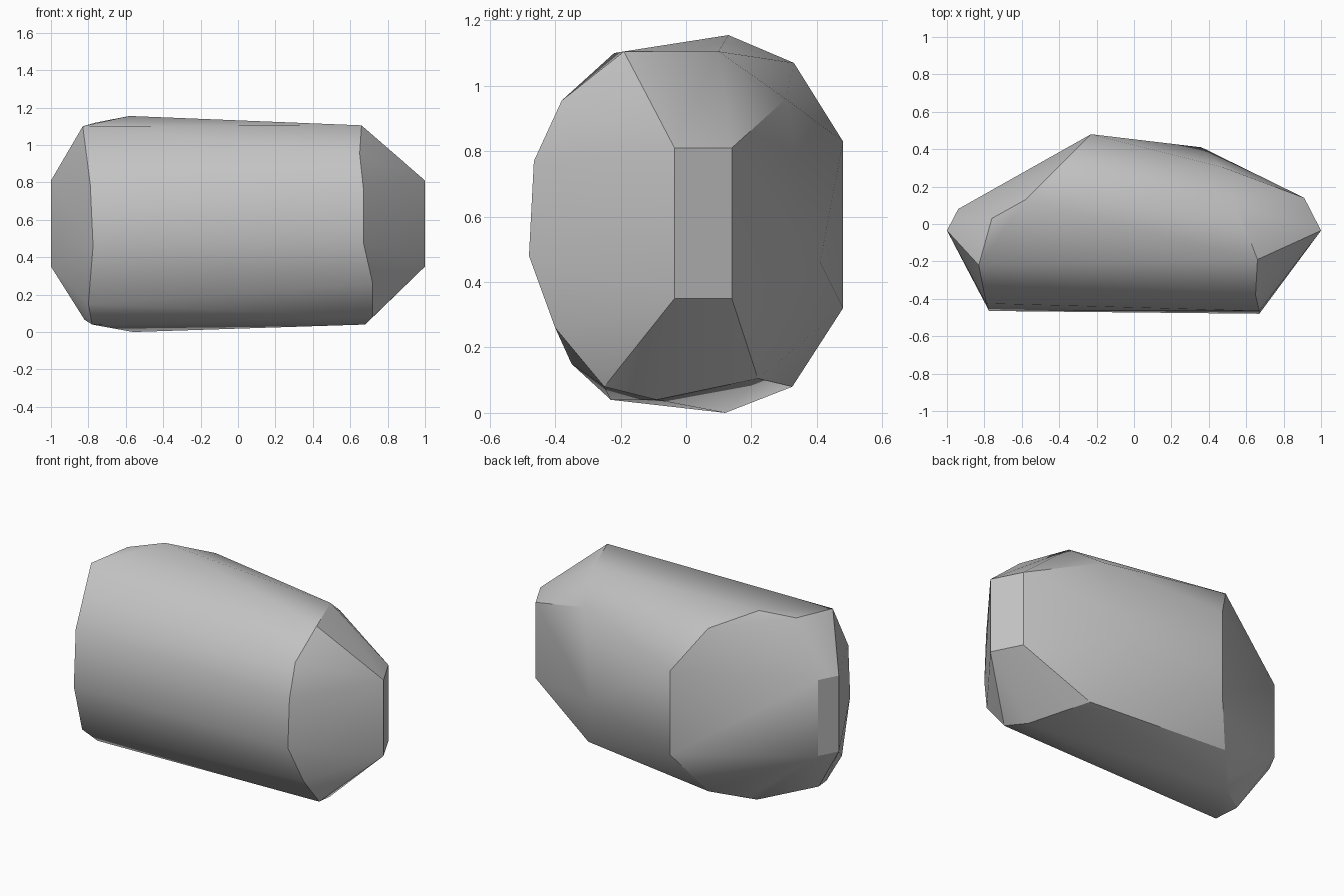
import bpy
import bmesh
import math
from mathutils import Vector

# Remove only the default cube
default_cube = bpy.data.objects.get("Cube")
if default_cube:
    bpy.data.objects.remove(default_cube, do_unlink=True)


def flat_material(name, colour):
    material = bpy.data.materials.new(name)
    material.use_nodes = True
    material.diffuse_color = colour
    shader = next(n for n in material.node_tree.nodes if n.type == "BSDF_PRINCIPLED")
    shader.inputs["Base Color"].default_value = colour
    return material


def upright_edge(x, y, low, high):
    """Two corners of a vertical edge."""
    return [(x, y, low), (x, y, high)]


def faceted_solid(name, profiles, material):
    """Stretch a closed convex skin around a set of corner profiles."""
    mesh = bpy.data.meshes.new(name)
    bm = bmesh.new()
    for profile in profiles:
        for corner in profile:
            bm.verts.new(Vector(corner))
    hull = bmesh.ops.convex_hull(bm, input=list(bm.verts))
    # Discard corners swallowed by the skin
    loose = [v for v in bm.verts if not v.link_faces]
    bmesh.ops.delete(bm, geom=loose, context="VERTS")
    bmesh.ops.recalc_face_normals(bm, faces=list(bm.faces))
    bm.to_mesh(mesh)
    bm.free()
    mesh.materials.append(material)
    solid = bpy.data.objects.new(name, mesh)
    bpy.context.collection.objects.link(solid)
    return solid


# Blunt wedge tips at both ends of the stone
tip_low, tip_high = 0.35, 0.81
tips = []
for x, y in ((1, -0.035), (-1, -0.035), (0.91, 0.14), (-0.94, 0.08)):
    tips += upright_edge(x, y, tip_low, tip_high)

# Rounded front rim, from crown to base, at the +x end
left_rim = [
    (0.66, -0.19, 1.105),
    (0.65, -0.38, 0.955),
    (0.67, -0.465, 0.77),
    (0.67, -0.48, 0.48),
    (0.72, -0.4, 0.26),
    (0.72, -0.25, 0.08),
    (0.68, -0.09, 0.04),
]

# Matching rim at the -x end
right_rim = [
    (-0.83, -0.22, 1.1),
    (-0.79, -0.425, 0.79),
    (-0.775, -0.465, 0.46),
    (-0.8, -0.35, 0.15),
    (-0.78, -0.23, 0.04),
    (-0.82, -0.1, 0.065),
]

# Crown, running towards the back
crown = [
    (-0.58, 0.13, 1.155),
    (-0.76, 0.03, 1.12),
    (-0.38, 0.33, 1.07),
    (0.55, 0.1, 1.105),
    (0.47, 0.305, 0.96),
]

# Back ridge and bulge
back = upright_edge(-0.23, 0.48, 0.32, 0.83)
back.append((0.36, 0.41, 0.46))

# Underside
base = [
    (-0.56, 0.12, 0),
    (-0.54, 0.18, 0.035),
    (-0.38, 0.325, 0.08),
    (0.5, 0.22, 0.105),
]

grey = flat_material("stone grey", (0.55, 0.55, 0.55, 1))
stone = faceted_solid("stone", [tips, left_rim, right_rim, crown, back, base], grey)

# Soft shading across the shallow creases, crisp cut edges elsewhere
bpy.ops.object.select_all(action="DESELECT")
bpy.context.view_layer.objects.active = stone
stone.select_set(True)
bpy.ops.object.shade_smooth_by_angle(angle=math.radians(30))
